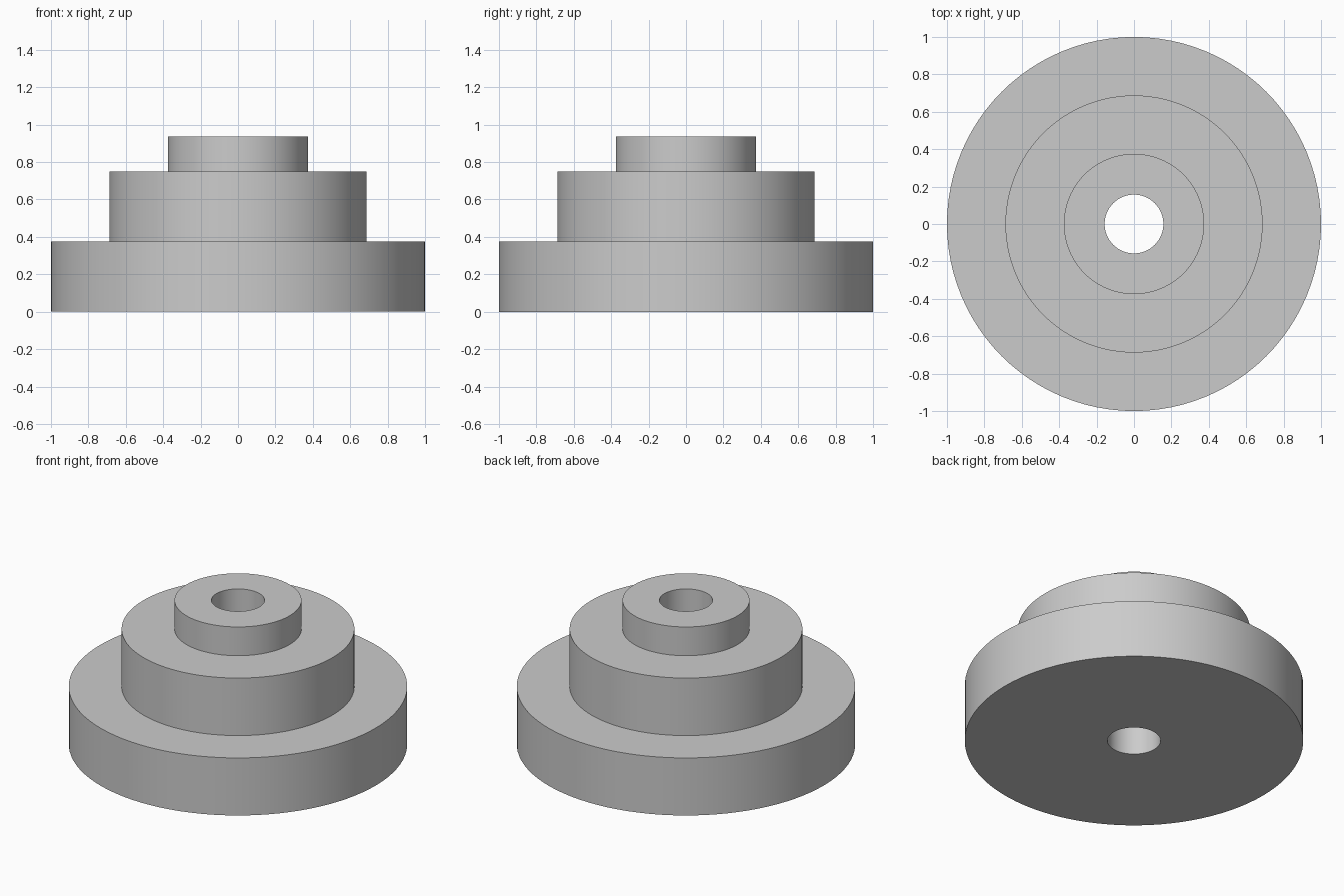
import bpy, bmesh, math
from mathutils import Matrix

cube = bpy.data.objects.get("Cube")
if cube:
    bpy.data.objects.remove(cube, do_unlink=True)

# Plain grey material
grey = bpy.data.materials.new("light_grey")
grey.use_nodes = True
colour = (0.6, 0.6, 0.6, 1.0)
grey.diffuse_color = colour
grey.node_tree.nodes["Principled BSDF"].inputs["Base Color"].default_value = colour

# Dimensions: (radius, top height) of each step, and the through bore
STEPS = [(1.0, 0.375), (0.6875, 0.75), (0.375, 0.9375)]
BORE = 0.157
SEGMENTS = 96

# Closed cross-section, from the bore's foot outward and up the steps
profile = [(BORE, 0.0)]
floor = 0.0
for radius, top in STEPS:
    profile += [(radius, floor), (radius, top)]
    floor = top
profile.append((BORE, floor))

# Revolve the cross-section around the vertical axis
bm = bmesh.new()
rings = []
for i in range(SEGMENTS):
    turn = Matrix.Rotation(math.tau * i / SEGMENTS, 3, 'Z')
    rings.append([bm.verts.new((turn[0][0] * r, turn[1][0] * r, z)) for r, z in profile])
count = len(profile)
for i in range(SEGMENTS):
    a, b = rings[i], rings[(i + 1) % SEGMENTS]
    for j in range(count):
        k = (j + 1) % count
        bm.faces.new((a[j], b[j], b[k], a[k]))
bmesh.ops.recalc_face_normals(bm, faces=bm.faces)

mesh = bpy.data.meshes.new("stepped_hub")
bm.to_mesh(mesh)
bm.free()
mesh.materials.append(grey)
hub = bpy.data.objects.new("stepped_hub", mesh)
bpy.context.collection.objects.link(hub)

# Smooth round walls with sharp rims
bpy.ops.object.select_all(action='DESELECT')
hub.select_set(True)
bpy.context.view_layer.objects.active = hub
bpy.ops.object.shade_smooth_by_angle(angle=math.radians(30))
